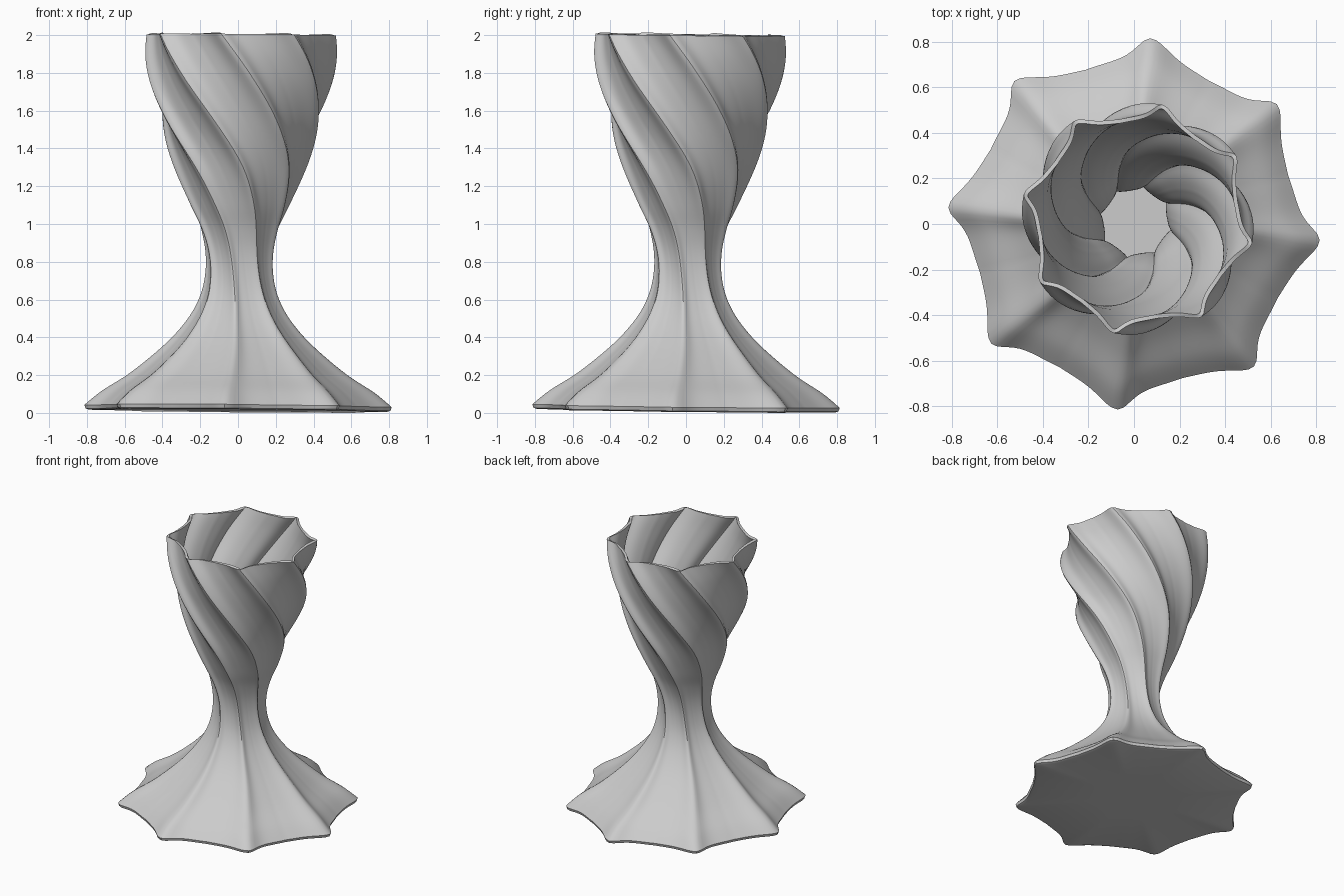
import bpy
import bmesh
from math import radians, sin, cos
from mathutils import Matrix

if "Cube" in bpy.data.objects:
    bpy.data.objects.remove(bpy.data.objects["Cube"])

RIBS, SEG, STEPS = 8, 192, 6
# height, rib-tip radius, twist in degrees
PROFILE = [(0.025, 0.817, 0), (0.10, 0.725, 0), (0.20, 0.57, 1), (0.35, 0.39, 2),
           (0.48, 0.275, 1), (0.60, 0.21, -1), (0.72, 0.183, -5), (0.84, 0.186, -10),
           (0.96, 0.217, -16), (1.09, 0.272, -24), (1.28, 0.348, -37), (1.50, 0.425, -56),
           (1.70, 0.48, -73), (1.86, 0.506, -86), (1.99, 0.512, -97)]


def rib(deg):
    """Radius factor: a soft ridge every 45 degrees, steeper on one side."""
    p = 360 / RIBS
    d = (deg + p / 2) % p - p / 2
    w = 5.5 if d > 0 else 8.5
    low = 1 / (1 + (p / 2 / w) ** 2)
    f = (1 / (1 + (d / w) ** 2) - low) / (1 - low)
    return 0.867 + 0.133 * f


def smooth_rows(pts):
    """Catmull-Rom interpolation through the profile points."""
    ext = [pts[0]] + pts + [pts[-1]]
    rows = []
    for i in range(len(pts) - 1):
        a, b, c, d = ext[i:i + 4]
        for s in range(STEPS):
            t = s / STEPS
            rows.append(tuple(0.5 * (2 * q + (r - p) * t + (2 * p - 5 * q + 4 * r - u) * t * t
                                     + (3 * q - p - 3 * r + u) * t ** 3)
                              for p, q, r, u in zip(a, b, c, d)))
    return rows + [pts[-1]]


# Outer skin: underside, rounded foot edge, then twisted ribbed wall
rows = [(0.0, 0.3, 0), (0.0, 0.79, 0), (0.006, 0.81, 0)] + smooth_rows(PROFILE)
bm = bmesh.new()
rings = []
for z, r, tw in rows:
    ring = []
    for i in range(SEG):
        deg = 360 * i / SEG
        a = radians(deg - 5 + tw)
        k = r * rib(deg)
        ring.append(bm.verts.new((k * cos(a), k * sin(a), z)))
    rings.append(ring)
for lo, hi in zip(rings, rings[1:]):
    for i in range(SEG):
        j = (i + 1) % SEG
        bm.faces.new((lo[i], lo[j], hi[j], hi[i]))
bm.faces.new(rings[0][::-1])

# The piece leans very slightly; set it back on the ground
bm.transform(Matrix.Rotation(radians(0.5), 4, 'Y') @ Matrix.Rotation(radians(-0.65), 4, 'X'))
low = min(v.co.z for v in bm.verts)
bm.transform(Matrix.Translation((0, 0, -low)))
bmesh.ops.recalc_face_normals(bm, faces=bm.faces)

mesh = bpy.data.meshes.new("twisted_vase")
bm.to_mesh(mesh)
bm.free()
vase = bpy.data.objects.new("twisted_vase", mesh)
bpy.context.collection.objects.link(vase)

# Thin wall, hollow inside
wall = vase.modifiers.new("wall", 'SOLIDIFY')
wall.thickness = 0.018
wall.offset = -1

bpy.context.view_layer.objects.active = vase
vase.select_set(True)
bpy.ops.object.modifier_apply(modifier="wall")
bpy.ops.object.shade_smooth_by_angle(angle=radians(35))
